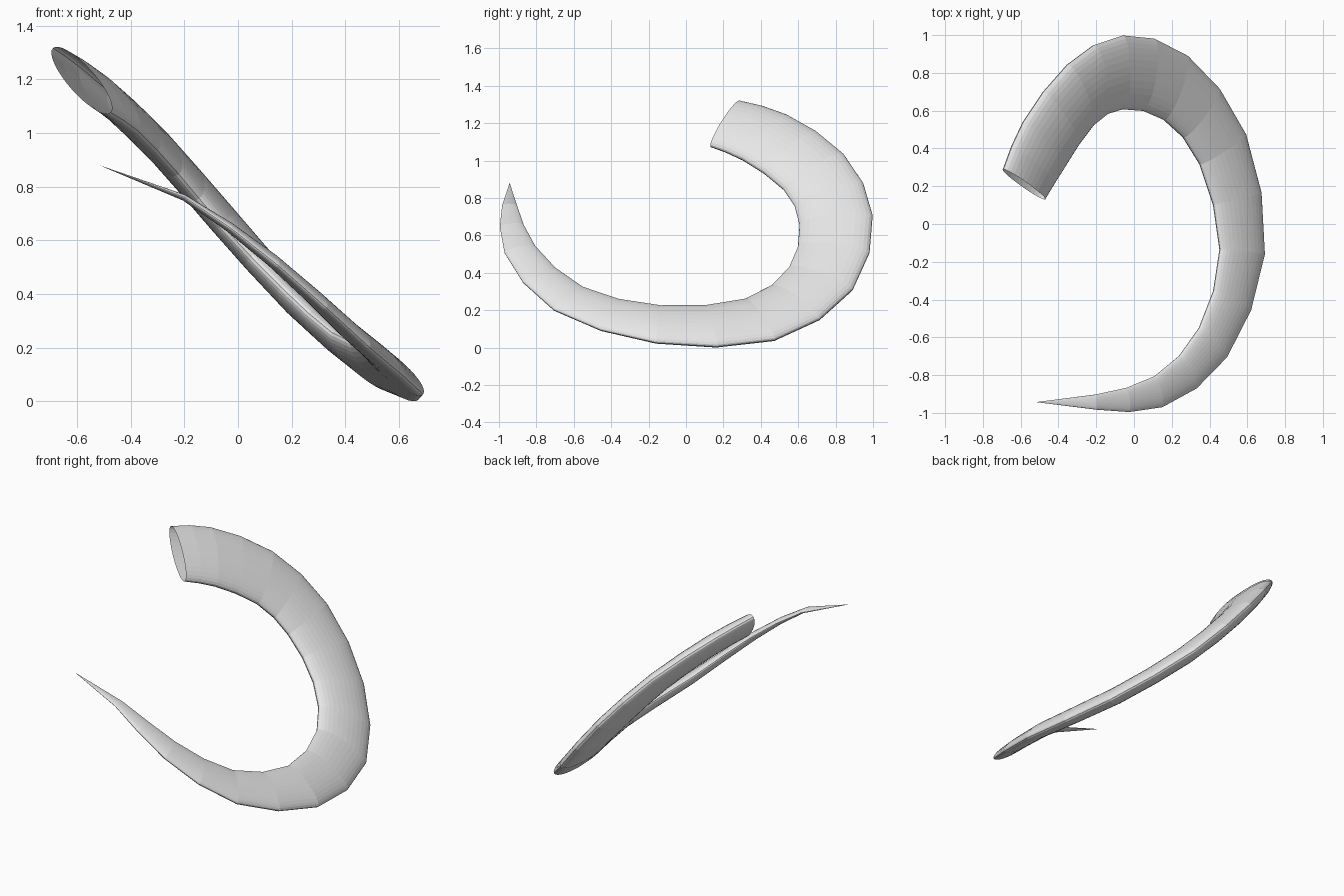
import bpy
import bmesh
from math import cos, sin, tau
from mathutils import Vector

if "Cube" in bpy.data.objects:
    bpy.data.objects.remove(bpy.data.objects["Cube"], do_unlink=True)

SIDES = 32
FLATNESS = 0.28  # thickness of the oval section relative to its width

# Outer and inner rim of the horn, from the open root towards the tip
outer_rim = [Vector(p) for p in (
    (-.69, .29, 1.32), (-.585, .54, 1.245), (-.35, .845, 1.035),
    (-.06, .998, .71), (.28, .893, .315), (.59, .475, .045),
    (.69, -.16, .03), (.49, -.707, .205), (.15, -.97, .51), (-.2, -.983, .765))]
inner_rim = [Vector(p) for p in (
    (-.475, .13, 1.08), (-.37, .3, 1.01), (-.22, .52, .85),
    (-.06, .607, .66), (.16, .55, .43), (.35, .315, .26),
    (.455, -.135, .225), (.345, -.55, .325), (.11, -.805, .545), (-.2, -.902, .76))]
tip = Vector((-.52, -.943, .885))


def with_midpoints(points):
    """Insert a smooth in-between point in every span of a path."""
    padded = [2 * points[0] - points[1], *points, tip]
    path = []
    for a, b, c, d in zip(padded, padded[1:], padded[2:], padded[3:]):
        path += [b, (9 * (b + c) - a - d) / 16]
    return path + [points[-1]]


outer = with_midpoints(outer_rim)
inner = with_midpoints(inner_rim)
centres = [(o + i) / 2 for o, i in zip(outer, inner)] + [tip]

# Oval rings along the horn
bm = bmesh.new()
rings = []
for k, (o, i) in enumerate(zip(outer, inner)):
    across = (o - i) / 2
    along = centres[k + 1] - centres[max(k - 1, 0)]
    thick = along.cross(across).normalized() * across.length * FLATNESS
    rings.append([
        bm.verts.new(centres[k] + across * cos(tau * s / SIDES) + thick * sin(tau * s / SIDES))
        for s in range(SIDES)])

# Skin between the rings, closed to a point at the tip, open at the root
for near, far in zip(rings, rings[1:]):
    for s in range(SIDES):
        n = (s + 1) % SIDES
        bm.faces.new((near[s], near[n], far[n], far[s]))
point = bm.verts.new(tip)
for s in range(SIDES):
    bm.faces.new((rings[-1][s], rings[-1][(s + 1) % SIDES], point))
bmesh.ops.recalc_face_normals(bm, faces=bm.faces)

# Rest the lowest point on the ground
lowest = min(v.co.z for v in bm.verts)
bmesh.ops.translate(bm, verts=bm.verts, vec=(0, 0, -lowest))

mesh = bpy.data.meshes.new("curved_horn")
bm.to_mesh(mesh)
bm.free()
horn = bpy.data.objects.new("curved_horn", mesh)
bpy.context.collection.objects.link(horn)

# Plain light grey
grey = bpy.data.materials.new("light_grey")
grey.use_nodes = True
colour = (0.8, 0.8, 0.8, 1)
grey.diffuse_color = colour
grey.node_tree.nodes["Principled BSDF"].inputs["Base Color"].default_value = colour
mesh.materials.append(grey)
